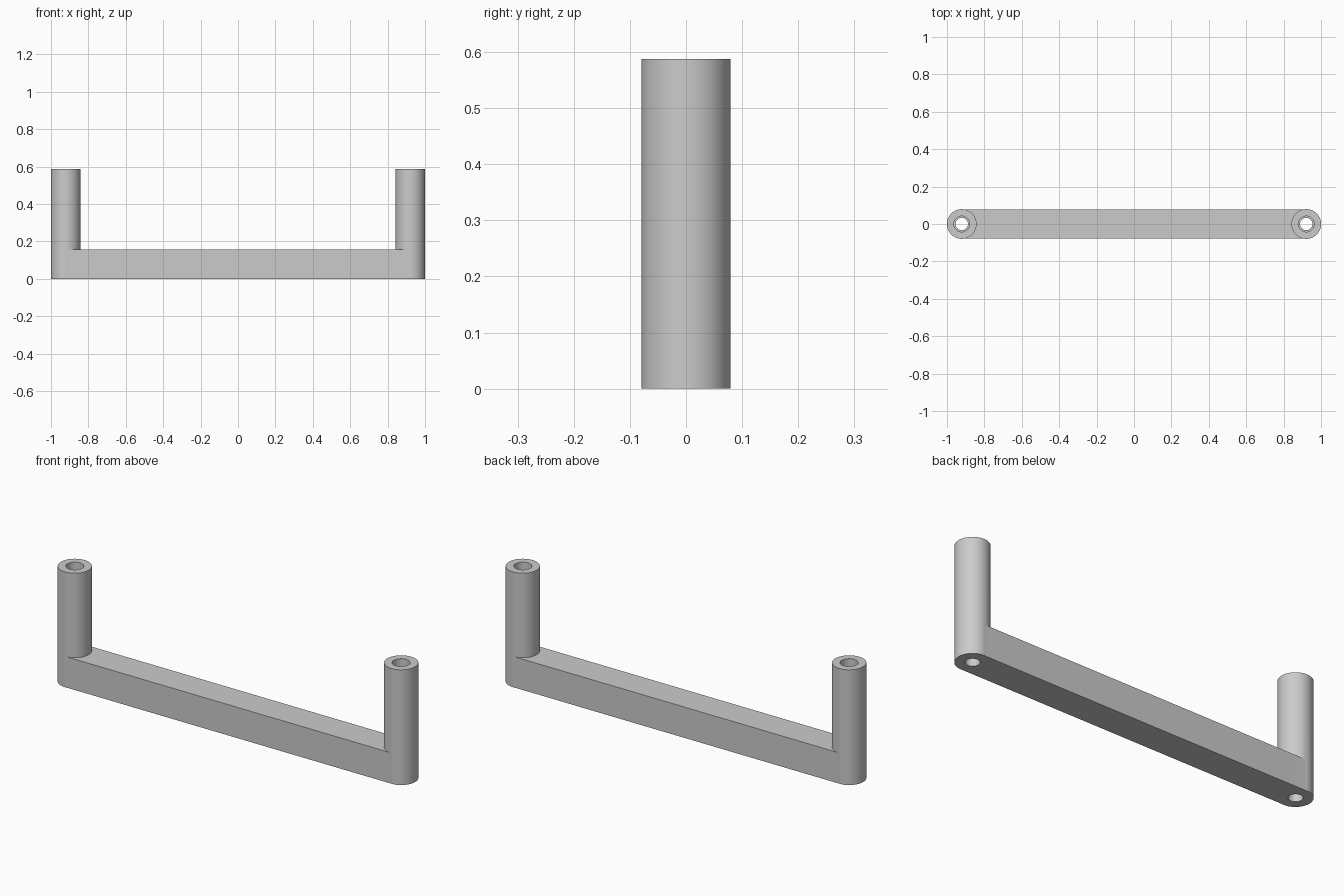
import bpy

cube = bpy.data.objects.get("Cube")
if cube:
    bpy.data.objects.remove(cube, do_unlink=True)

LEG_X, LEG_R, HEIGHT = 0.921, 0.0793, 0.588
BAR_H, BAR_HALF = 0.157, 0.0787
BORE_R, SCREW_R = 0.042, 0.033

grey = bpy.data.materials.new("plain grey")
grey.use_nodes = True
colour = (0.6, 0.6, 0.6, 1)
grey.diffuse_color = colour
grey.node_tree.nodes["Principled BSDF"].inputs["Base Color"].default_value = colour


def cylinder(name, x, radius, bottom, top):
    bpy.ops.mesh.primitive_cylinder_add(
        vertices=64, radius=radius, depth=top - bottom,
        location=(x, 0, (bottom + top) / 2))
    ob = bpy.context.object
    ob.name = name
    ob.data.materials.append(grey)
    return ob


def combine(target, other, operation):
    mod = target.modifiers.new(operation.title(), "BOOLEAN")
    mod.operation = operation
    mod.solver = "EXACT"
    mod.object = other
    bpy.context.view_layer.objects.active = target
    bpy.ops.object.modifier_apply(modifier=mod.name)
    bpy.data.objects.remove(other, do_unlink=True)


# Straight grip bar
bpy.ops.mesh.primitive_cube_add(size=1, location=(0, 0, BAR_H / 2))
handle = bpy.context.object
handle.name = "pull_handle"
handle.scale = (2 * LEG_X, 2 * BAR_HALF, BAR_H)
bpy.ops.object.transform_apply(location=True, scale=True)
handle.data.materials.append(grey)

# Round legs, each with a screw hole and a wider bore above it
for side in (-1, 1):
    x = side * LEG_X
    combine(handle, cylinder("leg", x, LEG_R, 0, HEIGHT), "UNION")
    combine(handle, cylinder("screw_hole", x, SCREW_R, -0.1, HEIGHT + 0.1), "DIFFERENCE")
    combine(handle, cylinder("bore", x, BORE_R, BAR_H, HEIGHT + 0.1), "DIFFERENCE")

# Smooth round walls with crisp rims
bpy.ops.object.select_all(action="DESELECT")
handle.select_set(True)
bpy.context.view_layer.objects.active = handle
bpy.ops.object.shade_smooth_by_angle(angle=0.5)
weighted = handle.modifiers.new("Weighted normals", "WEIGHTED_NORMAL")
weighted.keep_sharp = True
